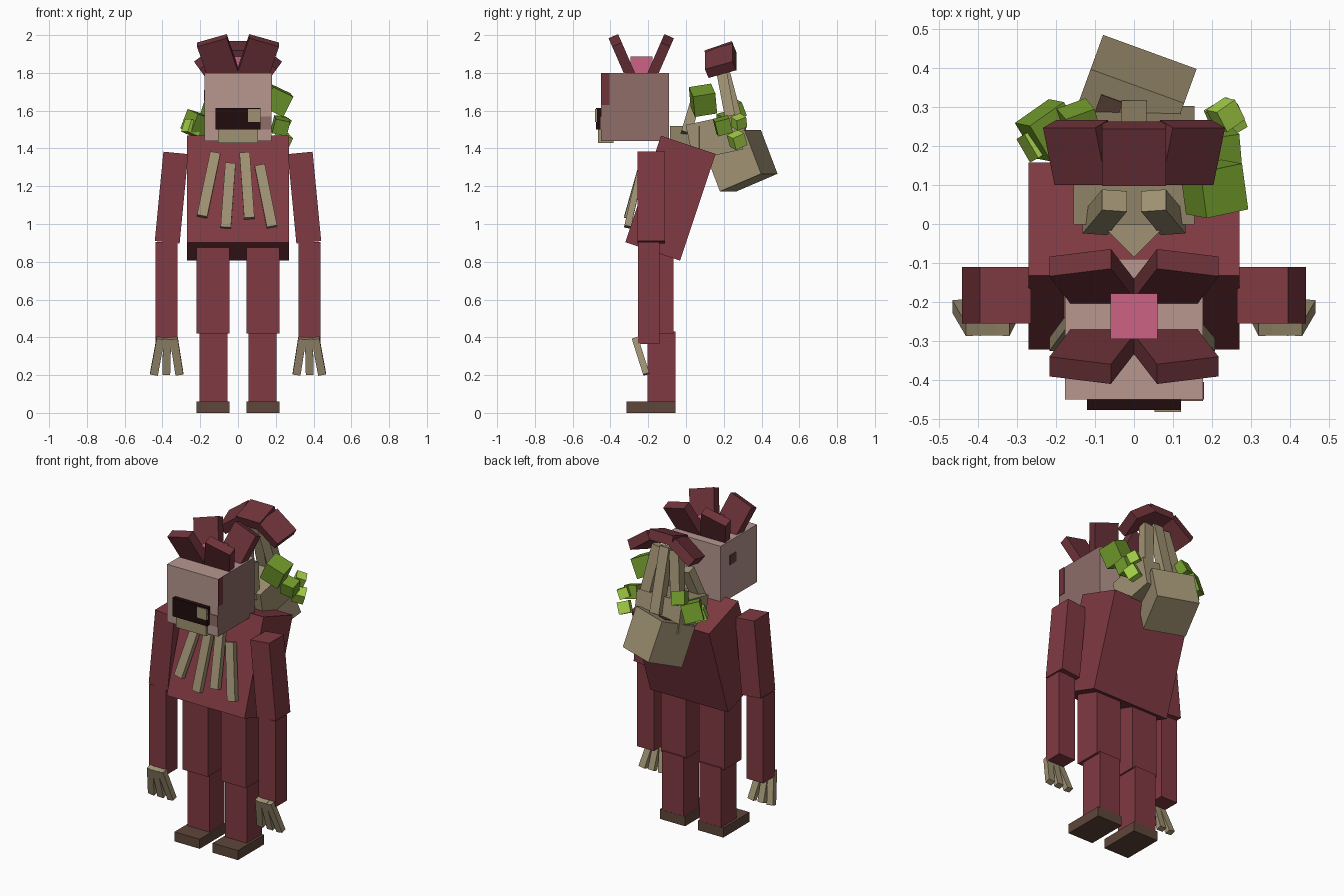
import bpy, bmesh, math
from mathutils import Vector, Matrix, Euler

if "Cube" in bpy.data.objects:
    bpy.data.objects.remove(bpy.data.objects["Cube"])


def material(name, hex_code):
    def linear(c):
        return c / 12.92 if c < 0.04045 else ((c + 0.055) / 1.055) ** 2.4
    m = bpy.data.materials.new(name)
    rgb = [linear(int(hex_code[i:i + 2], 16) / 255) for i in (0, 2, 4)]
    m.diffuse_color = (*rgb, 1)
    m.use_nodes = True
    m.node_tree.nodes["Principled BSDF"].inputs["Base Color"].default_value = m.diffuse_color
    return m


RED = material("body red", "803A42")
PETAL = material("petal maroon", "6E333A")
PINK = material("flower pink", "CC6283")
SKIN = material("pale skin", "B7978F")
MAUVE = material("shaded skin", "8E6D69")
TAN = material("fungus tan", "A09273")
BROWN = material("sole brown", "5E463A")
DARK = material("mouth dark", "200C0E")
LEAF = material("leaf green", "729C2C")
LIME = material("leaf lime", "A4CF48")


def box(name, mat, center, size, rot=(0, 0, 0)):
    """Box with a rotation in degrees."""
    bm = bmesh.new()
    r = Euler([math.radians(a) for a in rot]).to_matrix().to_4x4()
    bmesh.ops.create_cube(bm, size=1, matrix=Matrix.Translation(center) @ r @ Matrix.Diagonal((*size, 1)))
    mesh = bpy.data.meshes.new(name)
    bm.to_mesh(mesh)
    bm.free()
    mesh.materials.append(mat)
    ob = bpy.data.objects.new(name, mesh)
    bpy.context.collection.objects.link(ob)
    return ob


def span(name, mat, x, y, z):
    """Upright box given by its limits on each axis."""
    lim = (x, y, z)
    return box(name, mat, [(a + b) / 2 for a, b in lim], [b - a for a, b in lim])


def beam(name, mat, p, q, width, depth):
    """Strip from p to q, keeping its width mostly along x."""
    p, q = Vector(p), Vector(q)
    up = (q - p).normalized()
    side = Vector((1, 0, 0))
    side = (side - up * side.dot(up)).normalized()
    m = Matrix((side, up.cross(side), up)).transposed()
    e = [math.degrees(a) for a in m.to_euler()]
    return box(name, mat, (p + q) / 2, (width, depth, (q - p).length), e)


# Torso leaning back
box("torso", RED, (0, -0.082, 1.137), (0.54, 0.305, 0.595), (-18.5, 0, 0))

# Limbs, mirrored
for s, tag in ((-1, "left"), (1, "right")):
    def sided(a, b):
        return tuple(sorted((s * a, s * b)))
    span(tag + "_foot", BROWN, sided(0.045, 0.22), (-0.315, -0.055), (0, 0.06))
    span(tag + "_shin", RED, sided(0.055, 0.205), (-0.205, -0.056), (0.055, 0.43))
    span(tag + "_thigh", RED, sided(0.045, 0.22), (-0.235, -0.065), (0.42, 0.9))
    box(tag + "_upper_arm", RED, (s * 0.352, -0.183, 1.14), (0.132, 0.145, 0.475), (0, -s * 5.5, 0))
    span(tag + "_forearm", RED, sided(0.32, 0.437), (-0.255, -0.14), (0.365, 0.905))
    for i, (top, tip) in enumerate(((0.34, 0.31), (0.375, 0.38), (0.41, 0.445))):
        beam(f"{tag}_finger_{i}", TAN, (s * top, -0.27, 0.395), (s * tip, -0.21, 0.205), 0.042, 0.034)

# Head with a darker right face
head = span("head", SKIN, (-0.177, 0.177), (-0.45, -0.09), (1.44, 1.8))
head.data.materials.append(MAUVE)
for f in head.data.polygons:
    f.material_index = 1 if f.normal.x > 0.9 else 0
span("mouth", DARK, (-0.12, 0.12), (-0.477, -0.44), (1.5, 1.615))
span("tooth", TAN, (0.052, 0.12), (-0.482, -0.47), (1.54, 1.608))
span("chin", TAN, (-0.105, 0.105), (-0.465, -0.385), (1.43, 1.5))
span("cheek_patch", MAUVE, (0.12, 0.177), (-0.454, -0.449), (1.5, 1.57))
span("temple_patch", PETAL, (0.176, 0.18), (-0.45, -0.405), (1.63, 1.8))
span("side_eye", BROWN, (-0.181, -0.176), (-0.24, -0.18), (1.65, 1.71))

# Flower on the head: four petals around a pink centre
span("flower_centre", PINK, (-0.06, 0.06), (-0.295, -0.178), (1.79, 1.887))
for s in (-1, 1):
    for t, tag in ((-1, "front"), (1, "back")):
        beam(f"{tag}_petal_{s}", PETAL, (s * 0.07, -0.237 + t * 0.05, 1.77),
             (s * 0.138, -0.237 + t * 0.138, 1.972), 0.165, 0.055)

# Strips hanging over the chest
strips = ((-0.12, 1.375, -0.19, 1.04), (-0.04, 1.32, -0.065, 0.98),
          (0.035, 1.375, 0.06, 1.03), (0.115, 1.31, 0.18, 0.985))
for i, (x0, z0, x1, z1) in enumerate(strips):
    beam(f"chest_strip_{i}", TAN, (x0, -0.215 - (1.375 - z0) * 0.3, z0),
         (x1, -0.31, z1), 0.055, 0.035)

# Fungus growing from the back
box("fungus_base", TAN, (0, 0.07, 1.45), (0.22, 0.22, 0.14), (0, 0, 45))
box("fungus_trunk", TAN, (0, 0.15, 1.46), (0.31, 0.27, 0.19), (12, 0, 0))
tilt = (22, 0, -20)
pod_center = Vector((-0.015, 0.288, 1.335))
box("fungus_pod", TAN, pod_center, (0.255, 0.25, 0.25), tilt)
turn = Euler([math.radians(a) for a in tilt]).to_matrix()
box("pod_spot", BROWN, pod_center + turn @ Vector((-0.05, 0.04, 0.126)), (0.06, 0.06, 0.006), tilt)

# Stalks rising to the crown
stalks = ((0, 0.29, 0, 0.19, 1.86), (-0.12, 0.25, -0.06, 0.18, 1.85), (0.12, 0.25, 0.06, 0.18, 1.85),
          (-0.1, 0.0, -0.05, 0.06, 1.68), (0.1, 0.0, 0.05, 0.06, 1.68))
for i, (x0, y0, x1, y1, z1) in enumerate(stalks):
    beam(f"stalk_{i}", TAN, (x0, y0, 1.48), (x1, y1, z1), 0.065, 0.055)

# Crown of three slabs
box("crown_middle", PETAL, (0, 0.18, 1.915), (0.165, 0.155, 0.06), (19, 0, 0))
for s in (-1, 1):
    box(f"crown_side_{s}", PETAL, (s * 0.135, 0.183, 1.865), (0.165, 0.155, 0.06), (19, s * 36, 0))

# Leaf clumps
leaves = ((LEAF, (0.205, 0.09, 1.655), 0.12, (10, 25, 12)),
          (LEAF, (0.225, 0.195, 1.52), 0.08, (15, 12, 8)),
          (LIME, (0.235, 0.27, 1.445), 0.07, (25, 15, 30)),
          (LIME, (0.235, 0.28, 1.54), 0.06, (20, 20, 35)),
          (LEAF, (-0.215, 0.24, 1.53), 0.11, (15, 15, 35)),
          (LEAF, (-0.14, 0.26, 1.6), 0.08, (25, 10, 20)),
          (LIME, (-0.245, 0.21, 1.51), 0.07, (0, 20, 30)))
for i, (mat, center, size, rot) in enumerate(leaves):
    box(f"leaf_{i}", mat, center, (size, size, size), rot)
